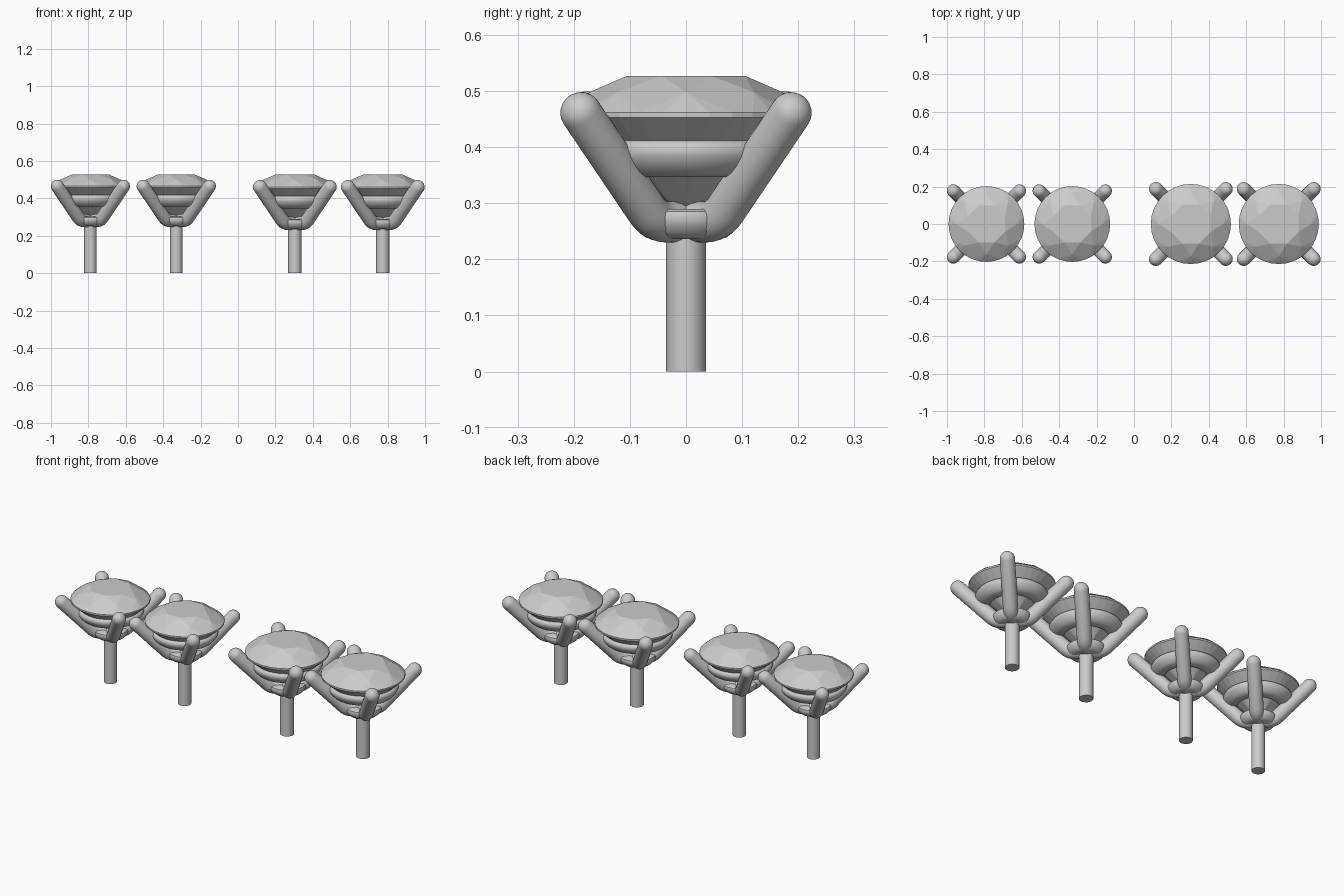
import bpy, bmesh, math
from mathutils import Vector

if "Cube" in bpy.data.objects:
    bpy.data.objects.remove(bpy.data.objects["Cube"])

TOP = 0.527   # table height shared by all studs


def finish(name, bm, x, s, angle=None):
    # scale about the table plane and move into place
    for v in bm.verts:
        v.co = Vector((v.co.x * s + x, v.co.y * s, TOP + (v.co.z - TOP) * s))
    bmesh.ops.recalc_face_normals(bm, faces=bm.faces)
    me = bpy.data.meshes.new(name)
    bm.to_mesh(me)
    bm.free()
    ob = bpy.data.objects.new(name, me)
    bpy.context.collection.objects.link(ob)
    if angle:
        bpy.ops.object.select_all(action='DESELECT')
        bpy.context.view_layer.objects.active = ob
        ob.select_set(True)
        bpy.ops.object.shade_smooth_by_angle(angle=math.radians(angle))
    return ob


def circle(n, r, z, off=0.0):
    return [Vector((r * math.cos(2 * math.pi * (i + off) / n),
                    r * math.sin(2 * math.pi * (i + off) / n), z)) for i in range(n)]


def gem(x, s, i):
    # round brilliant cut as the hull of its facet corners
    bm = bmesh.new()
    pts = (circle(8, 0.114, TOP, 0.5) + circle(8, 0.172, 0.498)
           + circle(32, 0.214, 0.462) + circle(32, 0.214, 0.453)
           + circle(8, 0.058, 0.315) + [Vector((0, 0, 0.269))])
    for p in pts:
        bm.verts.new(p)
    bmesh.ops.convex_hull(bm, input=bm.verts[:])
    bmesh.ops.dissolve_limit(bm, angle_limit=math.radians(1.0),
                             verts=bm.verts[:], edges=bm.edges[:])
    finish(f"gemstone_{i}", bm, x, s)


def ring(name, profile, x, s):
    # closed profile turned around the stud axis
    bm = bmesh.new()
    n = 64
    loops = [[bm.verts.new(p) for p in circle(n, r, z)] for r, z in profile]
    for a, b in zip(loops, loops[1:] + loops[:1]):
        for k in range(n):
            bm.faces.new((a[k], a[(k + 1) % n], b[(k + 1) % n], b[k]))
    finish(name, bm, x, s, 40)


def prong_wire(name, sign, x, s):
    # one bent wire forms two opposite prongs, with domed tips
    R = 0.037
    tip, knee = Vector((0.187, 0.461)), Vector((0.056, 0.267))
    d = (tip - knee).normalized()
    half = [(Vector((0, knee.y)), R)]
    a, b = knee - Vector((0.022, 0)), knee + d * 0.026
    for k in range(7):
        t = k / 6
        half.append((a * (1 - t) ** 2 + knee * 2 * t * (1 - t) + b * t * t, R))
    # distance along the wire is longer in 3D because it runs diagonally
    d3 = Vector((d.x, d.x, d.y)).length
    for k in range(8):
        u = math.radians(k * 12.6)
        half.append((tip + d * (R * math.sin(u) / d3), max(R * math.cos(u), 0.001)))
    path = [(-p.x, p.y, r) for p, r in reversed(half[1:])] + [(p.x, p.y, r) for p, r in half]
    # sweep a round section along the path
    bm = bmesh.new()
    P = [Vector((h, h * sign, z)) for h, z, r in path]
    side = Vector((1, -sign, 0)).normalized()
    n, loops = 24, []
    for k, p in enumerate(P):
        t = (P[min(k + 1, len(P) - 1)] - P[max(k - 1, 0)]).normalized()
        up = side.cross(t).normalized()
        r = path[k][2]
        loops.append([bm.verts.new(p + (side * math.cos(2 * math.pi * j / n)
                                        + up * math.sin(2 * math.pi * j / n)) * r)
                      for j in range(n)])
    for a, b in zip(loops, loops[1:]):
        for j in range(n):
            bm.faces.new((a[j], a[(j + 1) % n], b[(j + 1) % n], b[j]))
    bm.faces.new(loops[0])
    bm.faces.new(loops[-1])
    finish(name, bm, x, s, 50)


def post(x, s, i):
    bm = bmesh.new()
    loops = [[bm.verts.new(p) for p in circle(32, 0.0355 * s, z)] for z in (0, 0.26)]
    for k in range(32):
        bm.faces.new([loops[0][k], loops[0][(k + 1) % 32],
                      loops[1][(k + 1) % 32], loops[1][k]])
    for l in loops:
        bm.faces.new(l)
    finish(f"post_{i}", bm, x, 1.0, 40)


UPPER = [(0.13, 0.412), (0.166, 0.412), (0.176, 0.407), (0.181, 0.396), (0.178, 0.382),
         (0.168, 0.367), (0.155, 0.354), (0.14, 0.347), (0.11, 0.347)]
LOWER = [(0.05, 0.29), (0.085, 0.29), (0.094, 0.285), (0.097, 0.275), (0.093, 0.261),
         (0.084, 0.248), (0.072, 0.239), (0.06, 0.236), (0.04, 0.236)]

# two smaller studs on the left, two larger on the right
for i, (x, s) in enumerate([(-0.789, 0.946), (-0.33, 0.946), (0.304, 1.0), (0.774, 1.0)], 1):
    gem(x, s, i)
    ring(f"upper_ring_{i}", UPPER, x, s)
    ring(f"lower_ring_{i}", LOWER, x, s)
    prong_wire(f"prongs_a_{i}", 1, x, s)
    prong_wire(f"prongs_b_{i}", -1, x, s)
    post(x, s, i)
